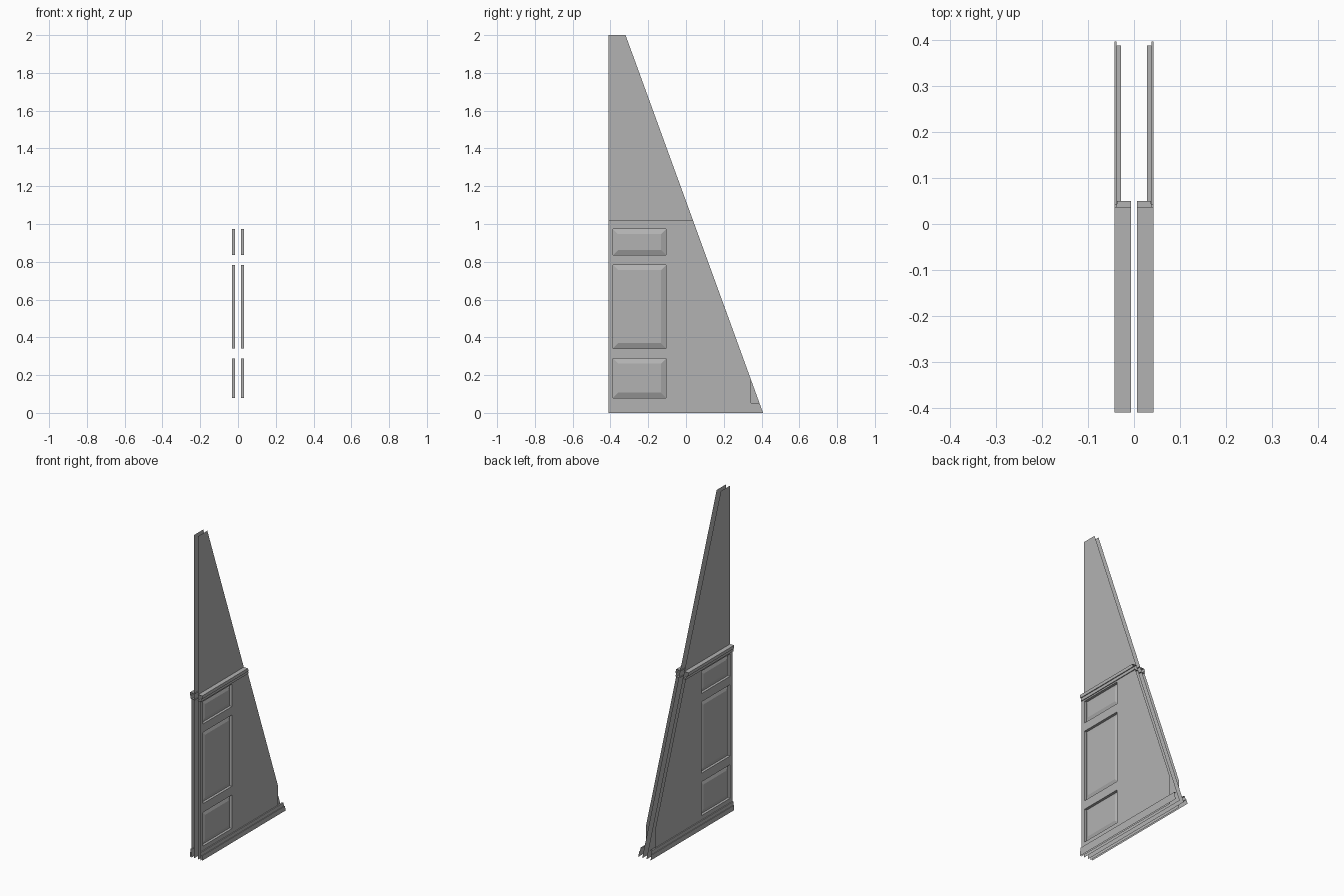
import bpy, bmesh

if "Cube" in bpy.data.objects:
    bpy.data.objects.remove(bpy.data.objects["Cube"])

Y0 = -0.41           # front edge
PANELS = [(0.08, 0.288), (0.342, 0.783), (0.835, 0.973)]
PY0, PY1 = -0.386, -0.105
WALL, FACE, RECESS, FIELD = 0.014, 0.032, 0.016, 0.027

grey = bpy.data.materials.new("dark_grey_paint")
grey.diffuse_color = (0.45, 0.45, 0.45, 1)
grey.use_nodes = True
grey.node_tree.nodes["Principled BSDF"].inputs["Base Color"].default_value = grey.diffuse_color


def slope(z):
    """y of the raking back edge at height z"""
    return 0.408 - 0.364 * z


def make(name, faces):
    """Sheet mesh from point loops, mirrored to the other side of the wall"""
    bm = bmesh.new()
    for pts in faces:
        bm.faces.new([bm.verts.new(p) for p in pts])
    bmesh.ops.remove_doubles(bm, verts=bm.verts, dist=1e-5)
    me = bpy.data.meshes.new(name)
    bm.to_mesh(me)
    bm.free()
    me.materials.append(grey)
    ob = bpy.data.objects.new(name, me)
    bpy.context.collection.objects.link(ob)
    mod = ob.modifiers.new("mirror", 'MIRROR')
    mod.use_mirror_merge = False
    return ob


def flat(x, pts):
    return [(x, y, z) for y, z in pts]


def rect(x, y0, y1, z0, z1):
    return flat(x, [(y0, z0), (y1, z0), (y1, z1), (y0, z1)])


def ring(a, b):
    """Four quads joining two rectangular loops"""
    return [[a[i], a[(i + 1) % 4], b[(i + 1) % 4], b[i]] for i in range(4)]


def moulding(name, profile):
    """(x, z) profile run along y and cut off on the slope, ends left open"""
    faces = []
    for (xa, za), (xb, zb) in zip(profile, profile[1:]):
        faces.append([(xa, Y0, za), (xb, Y0, zb), (xb, slope(zb), zb), (xa, slope(za), za)])
    return make(name, faces)


# full-height plain wall sheets
make("wall_sheet", [flat(WALL, [(Y0, 0), (slope(0), 0), (slope(2), 2), (Y0, 2)])])

# lower panelling frame: stile, rails and the wide raking part
TOP = 0.99
frame = [flat(FACE, [(PY1, 0), (0.345, 0), (0.345, 0.173), (slope(TOP), TOP), (PY1, TOP)]),
         rect(FACE, Y0, PY0, 0, TOP)]
edges = [0] + [z for p in PANELS for z in p] + [TOP]
for z0, z1 in zip(edges[::2], edges[1::2]):
    frame.append(rect(FACE, PY0, PY1, z0, z1))
make("lower_panelling", frame)

# sunken panels with a bevelled raised field
for i, (z0, z1) in enumerate(PANELS):
    outer = rect(FACE, PY0, PY1, z0, z1)
    floor = rect(RECESS, PY0, PY1, z0, z1)
    b = 0.027
    field = rect(FIELD, PY0 + b, PY1 - b, z0 + b, z1 - b)
    make(f"raised_panel_{i + 1}", ring(outer, floor) + ring(floor, field) + [field])

# stepped chair rail and skirting
moulding("chair_rail", [(0.007, 1.02), (0.042, 1.02), (0.042, 1.0), (0.037, 1.0),
                        (0.037, 0.982), (0.007, 0.982)])
moulding("skirting", [(0.028, 0.053), (0.038, 0.053), (0.038, 0.03),
                      (0.042, 0.03), (0.042, 0)])
